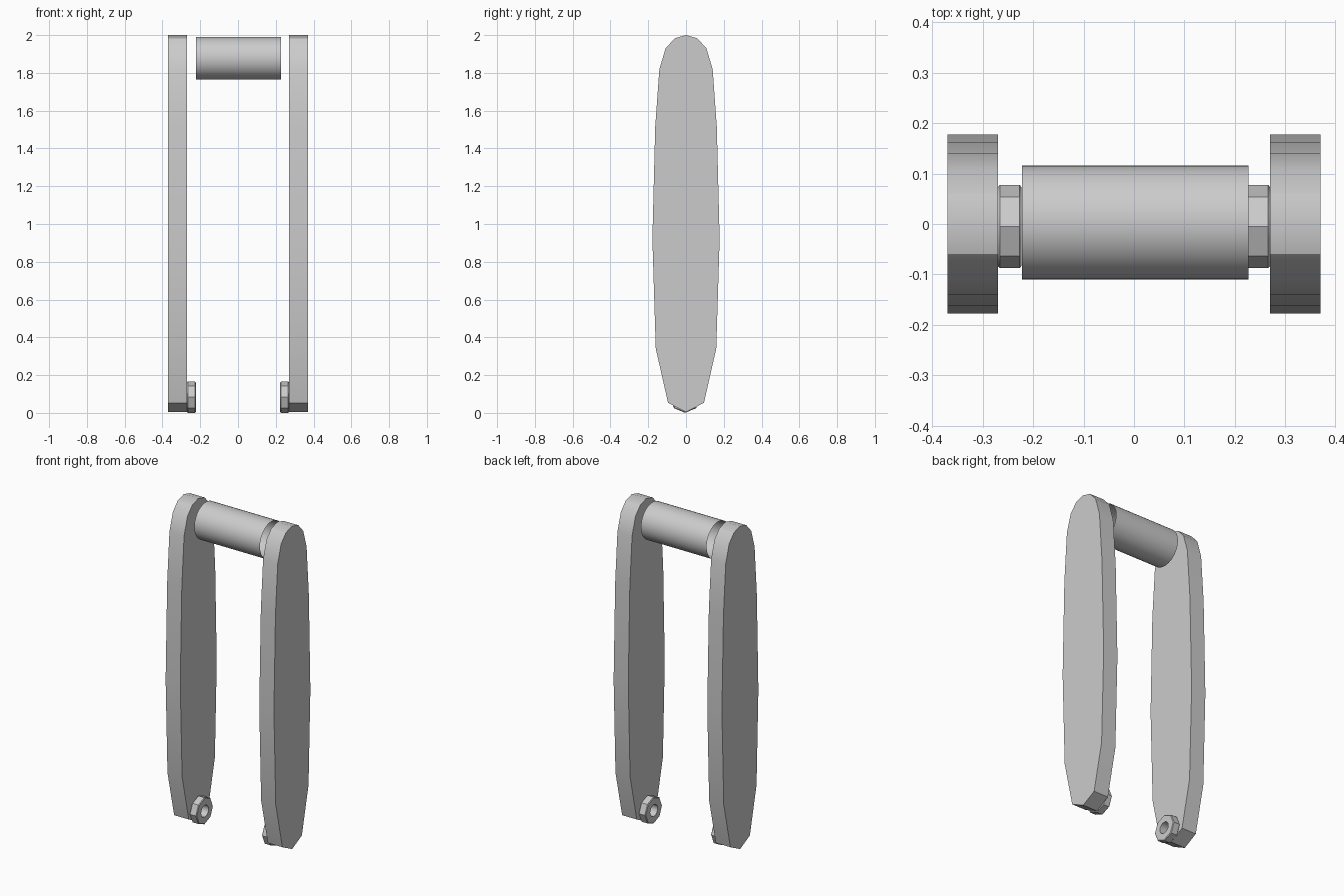
import bpy, bmesh
from math import cos, sin, pi, radians

cube = bpy.data.objects.get("Cube")
if cube:
    bpy.data.objects.remove(cube, do_unlink=True)

GREY = 0.6
grey = bpy.data.materials.new("light grey")
grey.use_nodes = True
grey.diffuse_color = (GREY, GREY, GREY, 1)
grey.node_tree.nodes["Principled BSDF"].inputs["Base Color"].default_value = (GREY, GREY, GREY, 1)


def loft(name, rings, cap=False, closed=False, angle=32):
    """Skin a row of equal-length point rings, optionally capped or looped."""
    bm = bmesh.new()
    loops = [[bm.verts.new(p) for p in ring] for ring in rings]
    n = len(loops[0])
    pairs = list(zip(loops, loops[1:]))
    if closed:
        pairs.append((loops[-1], loops[0]))
    for a, b in pairs:
        for i in range(n):
            j = (i + 1) % n
            bm.faces.new((a[i], a[j], b[j], b[i]))
    if cap:
        bm.faces.new(loops[0][::-1])
        bm.faces.new(loops[-1])
    bmesh.ops.recalc_face_normals(bm, faces=bm.faces)
    mesh = bpy.data.meshes.new(name)
    bm.to_mesh(mesh)
    bm.free()
    mesh.materials.append(grey)
    obj = bpy.data.objects.new(name, mesh)
    bpy.context.collection.objects.link(obj)
    bpy.ops.object.select_all(action='DESELECT')
    obj.select_set(True)
    bpy.context.view_layer.objects.active = obj
    bpy.ops.object.shade_smooth_by_angle(angle=radians(angle))
    return obj


def ring(x, r, cy, cz, n, flat=1.0):
    """Circle across x; flat pulls in every second point to make straight sides."""
    return [(x, cy + r * (flat if i % 2 else 1) * cos(2 * pi * i / n),
             cz + r * (flat if i % 2 else 1) * sin(2 * pi * i / n)) for i in range(n)]


# Half outline of a side plate, from the top tip down to the bottom tip
half = [(0, 2), (0.06, 1.983), (0.108, 1.93), (0.141, 1.82), (0.163, 1.515),
        (0.178, 0.92), (0.16, 0.34), (0.095, 0.053), (0, 0.005)]
outline = half + [(-y, z) for y, z in half[-2:0:-1]]

OCT = cos(pi / 8)
for side, s in (("left", 1), ("right", -1)):
    # Side plate
    loft(side + "_plate", [[(s * x, y, z) for y, z in outline] for x in (0.27, 0.37)], cap=True)
    # Eight-sided nut with chamfered rims and a round bore
    profile = [(0.27, 0.036, 1), (0.27, 0.078, OCT), (0.266, 0.0825, OCT),
               (0.227, 0.0825, OCT), (0.223, 0.078, OCT), (0.223, 0.036, 1)]
    loft(side + "_nut", [ring(s * x, r, -0.005, 0.083, 16, f) for x, r, f in profile], closed=True)

# Open tube between the plate tops
loft("cross_tube", [ring(x, 0.113, 0.003, 1.877, 40) for x in (-0.222, 0.227)])
